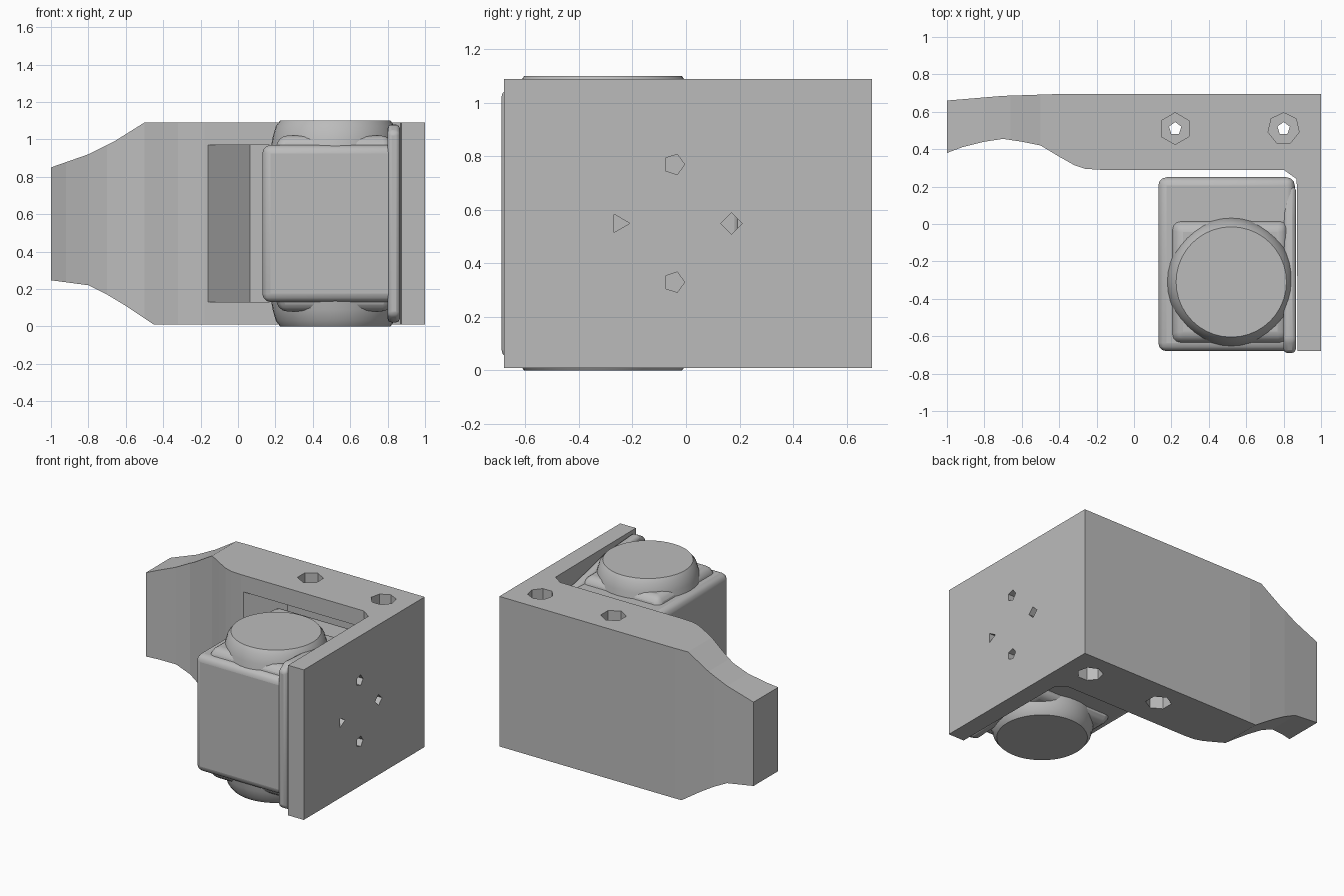
import bpy, bmesh
from math import pi
from mathutils import Matrix, Vector

cube = bpy.data.objects.get("Cube")
if cube:
    bpy.data.objects.remove(cube, do_unlink=True)

grey = bpy.data.materials.new("plain grey")
grey.use_nodes = True
colour = (0.5, 0.5, 0.5, 1)
grey.diffuse_color = colour
grey.node_tree.nodes["Principled BSDF"].inputs["Base Color"].default_value = colour


def finish(bm, name, cutter=False):
    bmesh.ops.recalc_face_normals(bm, faces=bm.faces)
    mesh = bpy.data.meshes.new(name)
    bm.to_mesh(mesh)
    bm.free()
    mesh.materials.append(grey)
    ob = bpy.data.objects.new(name, mesh)
    bpy.context.collection.objects.link(ob)
    if cutter:
        ob.hide_render = True
        ob.hide_set(True)
    return ob


def prism(name, points, place, low, high, cutter=False):
    """Extrude a flat outline; place(a, b, h) says which axes it lies on."""
    bm = bmesh.new()
    face = bm.faces.new([bm.verts.new(place(a, b, low)) for a, b in points])
    new = bmesh.ops.extrude_face_region(bm, geom=[face])["geom"]
    shift = Vector(place(0, 0, high)) - Vector(place(0, 0, low))
    bmesh.ops.translate(bm, vec=shift, verts=[v for v in new if isinstance(v, bmesh.types.BMVert)])
    return finish(bm, name, cutter)


def cylinder(name, centre, radius, depth, sides, axis="Z"):
    bm = bmesh.new()
    turn = Matrix.Rotation(pi / 2, 4, "Y") if axis == "X" else Matrix()
    bmesh.ops.create_cone(bm, cap_ends=True, segments=sides, radius1=radius, radius2=radius,
                          depth=depth, matrix=Matrix.Translation(centre) @ turn)
    return finish(bm, name, True)


def boolean(ob, other, operation="DIFFERENCE"):
    mod = ob.modifiers.new(other.name, "BOOLEAN")
    mod.object, mod.operation, mod.solver = other, operation, "EXACT"


def bevel(ob, width, segments=3):
    mod = ob.modifiers.new("Rounded edges", "BEVEL")
    mod.width, mod.segments, mod.limit_method = width, segments, "ANGLE"


def smooth(ob):
    bpy.ops.object.select_all(action="DESELECT")
    ob.select_set(True)
    bpy.context.view_layer.objects.active = ob
    bpy.ops.object.shade_smooth_by_angle(angle=0.6)


def plan(a, b, h):
    return (a, b, h)


def front(a, b, h):
    return (a, h, b)


def side(a, b, h):
    return (h, a, b)


# L-shaped bracket with a curved arm
bracket = prism("bracket", [
    (-1, .38), (-.92, .41), (-.8, .44), (-.7, .455), (-.6, .44), (-.5, .42), (-.4, .36), (-.32, .315),
    (-.26, .295), (-.18, .29), (.8, .29), (.87, .24), (.875, -.68), (1, -.68), (1, .695),
    (-.4, .695), (-.7, .685), (-1, .66)], plan, .01, 1.09)

# Narrowing of the arm towards its tip
taper = prism("arm_taper_cutter", [
    (-1.1, .82), (-1, .85), (-.8, .92), (-.66, .99), (-.5, 1.09), (-.46, 1.2), (1.1, 1.2), (1.1, -.1),
    (-.48, -.1), (-.45, .01), (-.6, .11), (-.7, .17), (-.8, .22), (-1.1, .26)], front, -1, 1, True)
boolean(bracket, taper, "INTERSECT")

# Clearance pocket behind the motor
pocket = prism("pocket_cutter", [
    (-.18, .27), (-.16, .29), (.065, .47), (.72, .47), (.8, .29), (.8, .27)], plan, .13, .97, True)
boolean(bracket, pocket)

# Counterbored upright holes
for i, x in enumerate((.22, .8)):
    for z in (.01, 1.09):
        boolean(bracket, cylinder(f"counterbore_cutter_{i}", (x, .51, z), .085, .2, 6 + i))
    boolean(bracket, cylinder(f"bore_cutter_{i}", (x, .51, .55), .035, 2, 5))

# Screw holes in the side plate
for i, (y, z, sides) in enumerate([(-.045, .77, 5), (.17, .55, 4), (-.045, .33, 5), (-.25, .55, 3)]):
    boolean(bracket, cylinder(f"screw_hole_cutter_{i}", (.94, y, z), .04, .3, sides, "X"))

# Motor housing
body = prism("motor_body", [(.13, -.68), (.86, -.68), (.86, .25), (.13, .25)], plan, .13, .97)
bevel(body, .045)
smooth(body)

# Raised flange next to the side plate
flange = prism("motor_flange", [
    (-.69, .06), (-.62, .02), (-.3, .04), (.03, .12), (.2, .14),
    (.2, .96), (.03, .98), (-.3, 1.06), (-.62, 1.08), (-.69, 1.04)], side, .8, .865)
bevel(flange, .02, 2)
smooth(flange)

# Square shoulder and round cap at each end of the motor
for name, sign in (("top", 1), ("bottom", -1)):
    bm = bmesh.new()
    bmesh.ops.create_cube(bm, size=1, matrix=Matrix.Translation((.515, -.31, .55 + sign * .42))
                          @ Matrix.Diagonal((.65, .68, .1, 1)))
    for v in bm.verts:
        if abs(v.co.z - .55) > .43:
            v.co.x = .515 + (v.co.x - .515) * .9
            v.co.y = -.31 + (v.co.y + .31) * .9
    shoulder = finish(bm, f"{name}_shoulder")
    bevel(shoulder, .04)
    smooth(shoulder)

    bm = bmesh.new()
    rings = []
    for radius, height in ((.345, .4), (.335, .46), (.318, .52), (.295, .55)):
        ring = bmesh.ops.create_circle(bm, segments=40, radius=radius, matrix=Matrix.Translation(
            (.52, -.31, .55 + sign * height)))["verts"]
        rings.append(ring)
    for low, high in zip(rings, rings[1:]):
        for k in range(len(low)):
            n = (k + 1) % len(low)
            bm.faces.new((low[k], low[n], high[n], high[k]))
    for ring in (rings[0], rings[-1]):
        bm.faces.new(ring)
    smooth(finish(bm, f"{name}_cap"))
